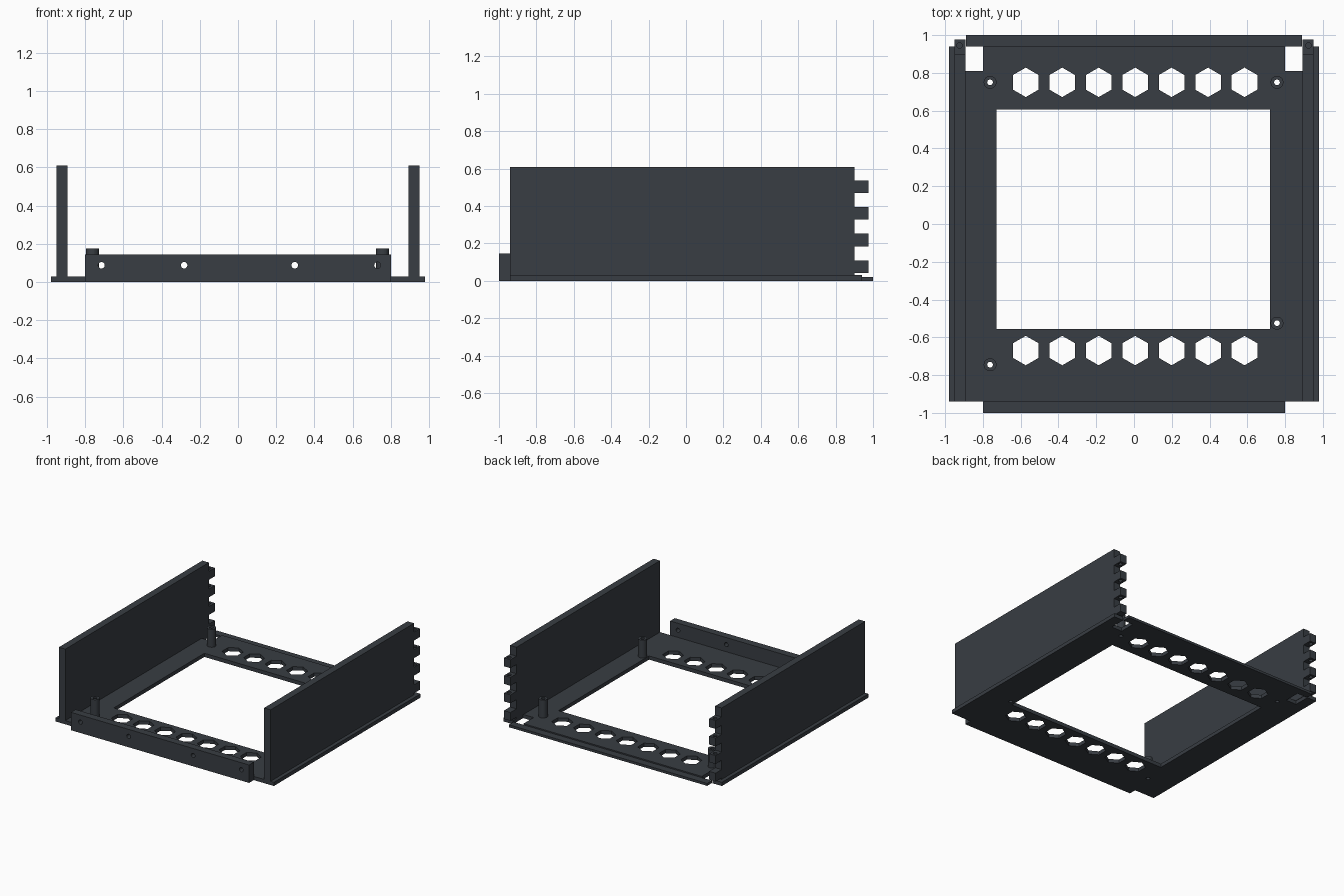
import bpy, bmesh, math

cube = bpy.data.objects.get("Cube")
if cube:
    bpy.data.objects.remove(cube, do_unlink=True)

slate = bpy.data.materials.new("dark slate")
slate.use_nodes = True
COLOUR = (0.040, 0.047, 0.056, 1)
slate.diffuse_color = COLOUR
slate.node_tree.nodes["Principled BSDF"].inputs["Base Color"].default_value = COLOUR


def rect(x0, x1, y0, y1):
    return [(x0, y0), (x1, y0), (x1, y1), (x0, y1)]


def ring(x, y, r, sides=24):
    """Regular outline with a corner pointing along +y."""
    steps = [2 * math.pi * i / sides for i in range(sides)]
    return [(x + r * math.sin(a), y + r * math.cos(a)) for a in steps]


def plate(name, outlines, low, high, upright=False):
    """Extrude a flat outline with holes; upright plates are drawn in x, z."""
    curve = bpy.data.curves.new(name, "CURVE")
    curve.dimensions = "2D"
    curve.fill_mode = "BOTH"
    curve.extrude = (high - low) / 2
    for outline in outlines:
        spline = curve.splines.new("POLY")
        spline.points.add(len(outline) - 1)
        for point, (x, y) in zip(spline.points, outline):
            point.co = (x, y, 0, 1)
        spline.use_cyclic_u = True
    source = bpy.data.objects.new(name + " outline", curve)
    bpy.context.collection.objects.link(source)
    graph = bpy.context.evaluated_depsgraph_get()
    mesh = bpy.data.meshes.new_from_object(source.evaluated_get(graph))
    bpy.data.objects.remove(source, do_unlink=True)
    bm = bmesh.new()
    bm.from_mesh(mesh)
    bmesh.ops.remove_doubles(bm, verts=bm.verts, dist=1e-5)
    bmesh.ops.recalc_face_normals(bm, faces=bm.faces)
    for face in bm.faces:
        face.smooth = False
    bm.to_mesh(mesh)
    bm.free()
    mesh.materials.clear()
    mesh.materials.append(slate)
    mesh.name = name
    obj = bpy.data.objects.new(name, mesh)
    bpy.context.collection.objects.link(obj)
    middle = (low + high) / 2
    obj.location = (0, middle, 0) if upright else (0, 0, middle)
    if upright:
        obj.rotation_euler.x = math.pi / 2
    return obj


BASE_TOP = 0.03
POSTS = [(-0.762, 0.75), (0.757, 0.75), (0.757, -0.525), (-0.762, -0.745)]

# Base plate: corner notches, large window, vent rows and screw holes
half = [(0.98, -0.94), (0.98, 0.94), (0.895, 0.94), (0.895, 0.81), (0.80, 0.81), (0.80, 0.94)]
outer = half + [(-x, y) for x, y in reversed(half)]
holes = [rect(-0.727, 0.72, -0.555, 0.607)]
for row in (0.75, -0.67):
    holes += [ring(-0.573 + 0.193 * i, row, 0.078, 6) for i in range(7)]
holes += [ring(x, y, 0.015) for x, y in POSTS]
plate("base_plate", [outer] + holes, 0, BASE_TOP)

# Thin lip along the back edge
plate("back_lip", [rect(-0.89, 0.89, 0.94, 1.0)], 0, 0.02)

# Upright front flange with screw holes
screws = [ring(x, 0.088, 0.017) for x in (-0.715, -0.282, 0.297, 0.73)]
plate("front_flange", [rect(-0.80, 0.80, 0, 0.145)] + screws, -1.0, -0.94, upright=True)

# Hollow standoffs
for i, (x, y) in enumerate(POSTS):
    plate(f"standoff_{i + 1}", [ring(x, y, 0.034), ring(x, y, 0.015)], BASE_TOP, 0.175)

# Side walls with bored hinge teeth at the back
for side, sign in (("left", 1), ("right", -1)):
    x0, x1 = sorted((sign * 0.892, sign * 0.95))
    plate(f"{side}_wall", [rect(x0, x1, -0.94, 0.90)], BASE_TOP, 0.61)
    for i in range(4):
        low = 0.042 + 0.1425 * i
        outlines = [rect(x0, x1, 0.90, 0.977)]
        if i:
            outlines.append(ring(sign * 0.924, 0.945, 0.015))
        plate(f"{side}_hinge_tooth_{i + 1}", outlines, low, low + 0.068)
